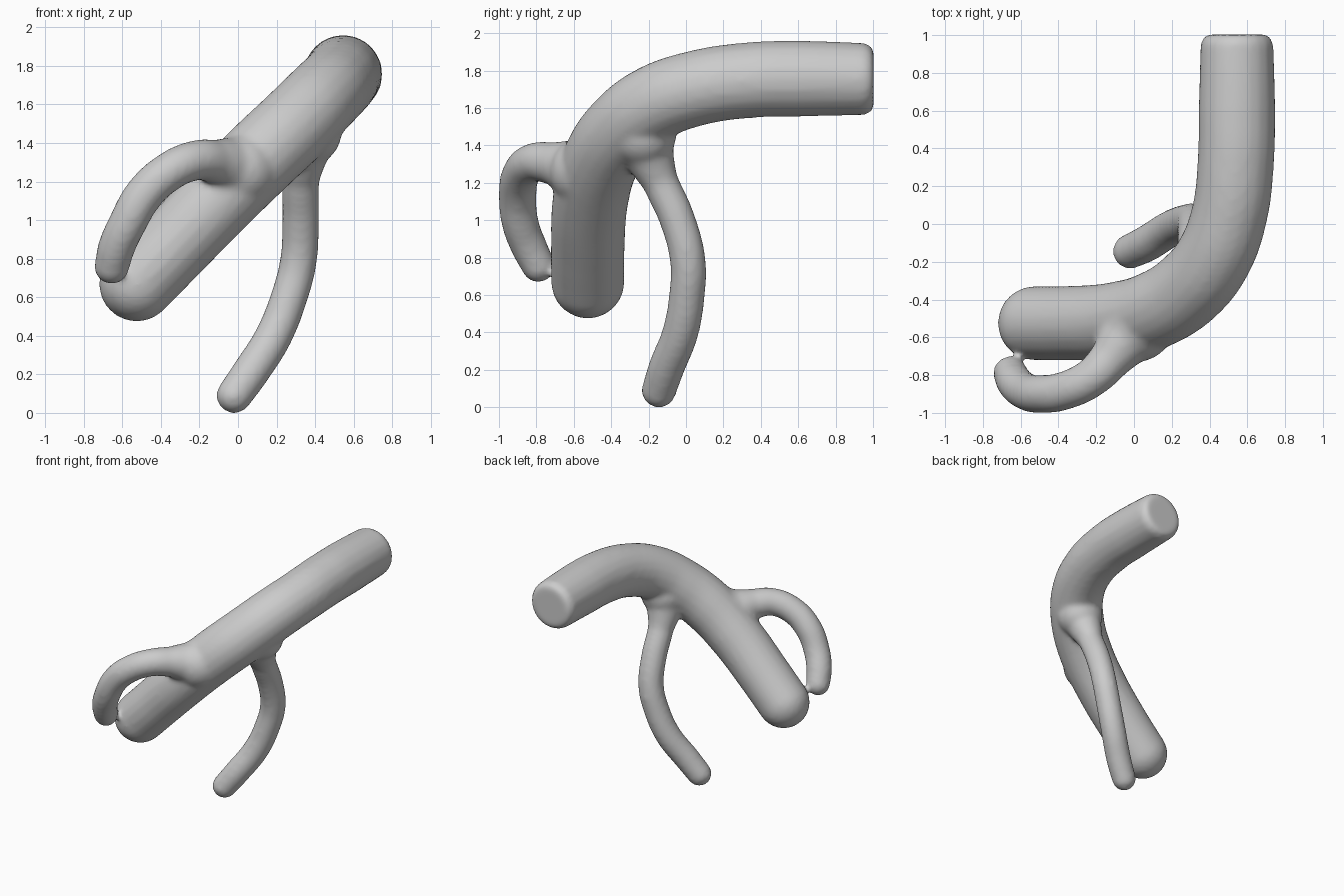
import bpy, bmesh
from mathutils import Matrix

if "Cube" in bpy.data.objects:
    bpy.data.objects.remove(bpy.data.objects["Cube"])

bm = bmesh.new()


def add_tube(points, cap_start, cap_end):
    """Round tube through (x, y, z, radius) points, with optional domed ends."""
    curve = bpy.data.curves.new("path", 'CURVE')
    curve.dimensions = '3D'
    curve.bevel_depth = 1.0
    curve.bevel_resolution = 8
    curve.resolution_u = 8
    curve.use_fill_caps = True
    spline = curve.splines.new('BEZIER')
    spline.bezier_points.add(len(points) - 1)
    for bp, (x, y, z, r) in zip(spline.bezier_points, points):
        bp.co = (x, y, z)
        bp.radius = r
        bp.handle_left_type = bp.handle_right_type = 'AUTO'
    helper = bpy.data.objects.new("path", curve)
    bpy.context.collection.objects.link(helper)
    deps = bpy.context.evaluated_depsgraph_get()
    mesh = bpy.data.meshes.new_from_object(helper.evaluated_get(deps))
    bm.from_mesh(mesh)
    bpy.data.objects.remove(helper)
    bpy.data.meshes.remove(mesh)
    for use, (x, y, z, r) in ((cap_start, points[0]), (cap_end, points[-1])):
        if use:
            bmesh.ops.create_icosphere(bm, subdivisions=3, radius=r,
                                       matrix=Matrix.Translation((x, y, z)))


# Trunk: flat cut at the back, domed at the lower front
add_tube([(0.545, 1.003, 1.755, 0.165), (0.545, 0.96, 1.755, 0.193), (0.545, 0.60, 1.757, 0.204),
          (0.54, 0.35, 1.75, 0.203), (0.505, 0.05, 1.705, 0.202),
          (0.42, -0.18, 1.62, 0.205), (0.29, -0.34, 1.49, 0.208),
          (0.12, -0.45, 1.33, 0.208), (-0.10, -0.51, 1.11, 0.203),
          (-0.35, -0.525, 0.85, 0.198), (-0.525, -0.525, 0.67, 0.197)], False, True)

# Front branch: arches out and hooks downward
add_tube([(0.02, -0.54, 1.26, 0.19), (-0.06, -0.63, 1.285, 0.145), (-0.13, -0.72, 1.305, 0.113),
          (-0.22, -0.81, 1.31, 0.104), (-0.36, -0.88, 1.25, 0.102),
          (-0.49, -0.90, 1.13, 0.102), (-0.575, -0.885, 0.98, 0.099),
          (-0.63, -0.84, 0.86, 0.097), (-0.655, -0.79, 0.758, 0.091)], True, True)

# Lower branch: drops from the trunk to the ground
add_tube([(0.36, -0.23, 1.46, 0.18), (0.335, -0.19, 1.33, 0.13), (0.325, -0.135, 1.2, 0.097),
          (0.325, -0.045, 1.0, 0.096), (0.312, 0.01, 0.78, 0.096),
          (0.265, 0.005, 0.6, 0.096), (0.185, -0.03, 0.4, 0.097),
          (0.065, -0.105, 0.21, 0.097), (-0.02, -0.145, 0.09, 0.093)], True, True)

mesh = bpy.data.meshes.new("branch")
bm.to_mesh(mesh)
bm.free()
branch = bpy.data.objects.new("branch", mesh)
bpy.context.collection.objects.link(branch)

# Fuse the tubes into one skin and soften the joints
remesh = branch.modifiers.new("fuse", 'REMESH')
remesh.mode = 'VOXEL'
remesh.voxel_size = 0.018
remesh.use_smooth_shade = True
soften = branch.modifiers.new("soften", 'SMOOTH')
soften.factor = 0.5
soften.iterations = 8
